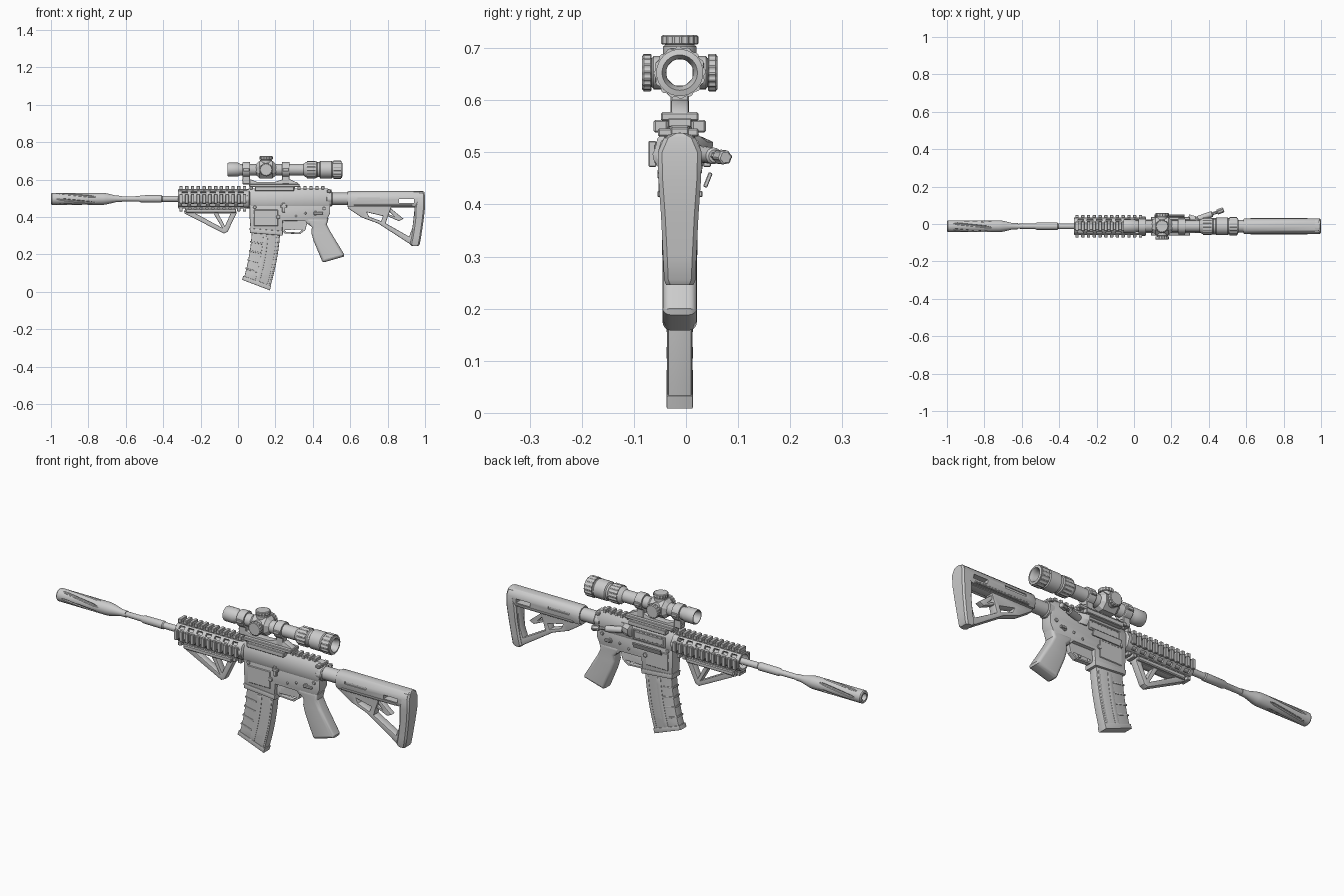
import bpy, bmesh
from math import sin, cos, pi, radians
from mathutils import Vector, Matrix

if "Cube" in bpy.data.objects:
    bpy.data.objects.remove(bpy.data.objects["Cube"])

Y0, ZB, ZS = -0.012, 0.497, 0.653   # mid plane, bore height, scope height


def finish(name, bm, hide=False):
    bmesh.ops.remove_doubles(bm, verts=bm.verts, dist=1e-5)
    bmesh.ops.recalc_face_normals(bm, faces=bm.faces)
    me = bpy.data.meshes.new(name)
    bm.to_mesh(me)
    bm.free()
    ob = bpy.data.objects.new(name, me)
    bpy.context.collection.objects.link(ob)
    ob.hide_render = hide
    return ob


def loft(bm, rings, closed=False):
    vs = [[bm.verts.new(p) for p in r] for r in rings]
    n = len(vs[0])
    pairs = list(zip(vs, vs[1:])) + ([(vs[-1], vs[0])] if closed else [])
    for a, b in pairs:
        for i in range(n):
            bm.faces.new((a[i], a[(i + 1) % n], b[(i + 1) % n], b[i]))
    if not closed:
        bm.faces.new(vs[0])
        bm.faces.new(vs[-1])


def lathe(name, prof, origin=(0, Y0, ZB), axis=(1, 0, 0), n=32, closed=False, knurl=0, phase=0):
    q = Vector((1, 0, 0)).rotation_difference(Vector(axis))
    rings = []
    for t, r in prof:
        ring = []
        for i in range(n):
            a = 2 * pi * i / n + phase
            rr = r - (knurl if i % 4 > 1 else 0)
            ring.append(Vector(origin) + q @ Vector((t, rr * cos(a), rr * sin(a))))
        rings.append(ring)
    bm = bmesh.new()
    loft(bm, rings, closed)
    return finish(name, bm)


def boxes(name, items, bevel=0.0, mat=None, hide=False):
    bm = bmesh.new()
    for x0, x1, y0, y1, z0, z1 in items:
        m = Matrix.Translation(((x0 + x1) / 2, (y0 + y1) / 2, (z0 + z1) / 2)) @ \
            Matrix.Diagonal((x1 - x0, y1 - y0, z1 - z0, 1))
        bmesh.ops.create_cube(bm, size=1, matrix=m)
    if bevel:
        bmesh.ops.bevel(bm, geom=bm.edges[:], offset=bevel, segments=1, affect='EDGES')
    if mat:
        bm.transform(mat)
    return finish(name, bm, hide)


def plate(name, outline, width, bevel=0.003, holes=(), y=Y0, res=1):
    cu = bpy.data.curves.new(name, 'CURVE')
    cu.dimensions, cu.fill_mode = '2D', 'BOTH'
    cu.extrude, cu.bevel_depth, cu.offset, cu.bevel_resolution = width / 2 - bevel, bevel, -bevel, res
    for pts in (outline, *holes):
        s = cu.splines.new('POLY')
        s.points.add(len(pts) - 1)
        for p, (x, z) in zip(s.points, pts):
            p.co = (x, z, 0, 1)
        s.use_cyclic_u = True
    tmp = bpy.data.objects.new(name, cu)
    bpy.context.collection.objects.link(tmp)
    bpy.context.view_layer.update()
    bm = bmesh.new()
    bm.from_mesh(tmp.to_mesh())
    tmp.to_mesh_clear()
    bpy.data.objects.remove(tmp)
    bm.transform(Matrix.Translation((0, y, 0)) @ Matrix.Rotation(pi / 2, 4, 'X'))
    return finish(name, bm)


def cut(ob, cutter):
    m = ob.modifiers.new("cut", 'BOOLEAN')
    m.operation, m.object, m.solver = 'DIFFERENCE', cutter, 'EXACT'
    cutter.display_type = 'WIRE'


def rail(name, x0, x1, d0, d1, half, ang, cz=ZB):
    mid = d0 + (d1 - d0) * 0.4
    items = [(x0, x1, -half * .75, half * .75, d0, mid)]
    k = int((x1 - x0) / 0.03)
    for i in range(k):
        x = x0 + (i + .5) * (x1 - x0) / k
        items.append((x - .009, x + .009, -half, half, mid - .003, d1))
    boxes(name, items, .002, Matrix.Translation((0, Y0, cz)) @ Matrix.Rotation(radians(ang), 4, 'X'))


# muzzle device with twisted flutes
muzzle = lathe("muzzle_device", [(-1, .018), (-1, .028), (-.995, .032), (-.72, .032), (-.70, .029), (-.65, .017),
                                 (-.62, .016), (-.62, .008), (-.96, .012), (-.96, .018)], closed=True)
bm = bmesh.new()
for i in range(6):
    rings = []
    for k in range(9):
        a = 2 * pi * i / 6 + k * .09
        c = Vector((-.97 + k * .026, Y0 + .034 * cos(a), ZB + .034 * sin(a)))
        s = .007 if 0 < k < 8 else .003
        rings.append([c + Vector((0, s * cos(t * pi / 4), s * sin(t * pi / 4))) for t in range(8)])
    loft(bm, rings)
cut(muzzle, finish("flute_cutter", bm, True))

# barrel
lathe("barrel", [(-.66, .013), (-.53, .014), (-.52, .019), (-.41, .020), (-.405, .016), (0.05, .016)])

# handguard tube with vent slots and four rails
guard = lathe("handguard", [(-.32, .036), (-.32, .046), (-.315, .048), (.05, .048), (.05, .036)],
              n=16, closed=True, phase=pi / 16)
bm = bmesh.new()
for ang in (45, 135):
    for i in range(7):
        m = Matrix.Translation((-.285 + i * .05, Y0, ZB)) @ Matrix.Rotation(radians(ang), 4, 'X') @ \
            Matrix.Diagonal((.03, .016, .2, 1))
        bmesh.ops.create_cube(bm, size=1, matrix=m)
cut(guard, finish("vent_cutter", bm, True))
rail("handguard_top_rail", -.32, .05, .04, .069, .025, 0)
rail("handguard_bottom_rail", -.32, .05, .04, .067, .025, 180)
rail("handguard_left_rail", -.32, .05, .04, .06, .025, 90)
rail("handguard_right_rail", -.32, .05, .04, .06, .025, -90)
lathe("barrel_nut", [(.03, .052), (.06, .052), (.065, .044)], n=32, knurl=.003)

# angled foregrip
plate("foregrip", [(-.29, .435), (-.285, .418), (-.075, .312), (-.055, .322), (-.008, .42), (-.01, .435)], .036, .004,
      [[(-.225, .418), (-.13, .418), (-.085, .342)], [(-.105, .418), (-.04, .418), (-.07, .35)]])
boxes("foregrip_clamp", [(-.28, -.01, Y0 - .03, Y0 + .03, .422, .444)], .004)

# upper receiver: rounded section lofted along x
sect = [(-.03, .455), (-.036, .47), (-.036, .515), (-.024, .54), (-.016, .552),
        (.016, .552), (.024, .54), (.036, .515), (.036, .47), (.03, .455)]
bm = bmesh.new()
loft(bm, [[(x, Y0 + y * s, .5 + (z - .5) * s) for y, z in sect]
          for x, s in ((.055, .94), (.062, 1), (.48, 1), (.49, .92))])
finish("upper_receiver", bm)
rail("receiver_rail", .055, .47, .045, .068, .023, 0)
boxes("charging_handle", [(.44, .50, Y0 - .018, Y0 + .018, .53, .548),
                          (.475, .498, Y0 - .042, Y0 + .036, .53, .546)], .003)

# right side: ejection port, open cover, deflector, forward assist
yr = Y0 + .036
boxes("ejection_port_frame", [(.10, .28, yr - .004, yr + .003, .512, .519), (.10, .28, yr - .004, yr + .003, .466, .473),
                              (.10, .107, yr - .004, yr + .003, .466, .519), (.273, .28, yr - .004, yr + .003, .466, .519)], .001)
boxes("bolt_carrier", [(.11, .27, yr - .01, yr + .0015, .478, .507)], .001)
boxes("port_cover", [(.11, .27, -.004, .004, -.015, .015)], .0015,
      Matrix.Translation((0, .042, .447)) @ Matrix.Rotation(radians(-22), 4, 'X'))
bm = bmesh.new()
loft(bm, [[(.285, yr - .01, z), (.295, yr + w, z), (.33, yr + w * .6, z), (.36, yr - .01, z)]
          for z, w in ((.475, .008), (.495, .026), (.52, .028), (.53, .006))])
finish("case_deflector", bm)
ax = Vector((1, .36, -.05)).normalized()
lathe("forward_assist_housing", [(0, .016), (.08, .016), (.085, .012)], (.34, .026, .497), ax, 16)
lathe("forward_assist_button", [(.08, .008), (.11, .008), (.112, .014), (.145, .014), (.148, .011)],
      (.34, .026, .497), ax, 24, knurl=.0015)

# lower receiver with magazine well
plate("lower_receiver", [(.062, .468), (.062, .40), (.068, .318), (.235, .305), (.24, .38), (.36, .378), (.375, .36),
                         (.40, .375), (.475, .385), (.492, .42), (.492, .468)], .062, .004)
plate("magwell_lip", [(.062, .34), (.064, .315), (.239, .30), (.24, .325)], .068, .004)
boxes("magwell_panel", [(.085, .215, Y0 - .034, Y0 + .034, .35, .44)], .004)
lathe("buffer_collar", [(.47, .034), (.475, .04), (.50, .04), (.505, .036)], n=32, knurl=.002)
yl = Y0 - .031
for nm, x, z, r in (("front_pin", .09, .452, .009), ("rear_pin", .46, .445, .009), ("trigger_pin", .31, .405, .006),
                    ("hammer_pin", .36, .42, .006), ("selector_hub", .415, .42, .012), ("magazine_catch", .215, .40, .011)):
    lathe(nm, [(-.037, r * .8), (-.035, r), (.035, r), (.037, r * .8)], (x, Y0, z), (0, 1, 0), 16)
boxes("bolt_catch", [(.235, .252, yl - .01, yl + .002, .425, .475), (.228, .262, yl - .012, yl + .002, .45, .465)], .002)
boxes("selector_levers", [(.405, .455, yl - .012, yl - .003, .414, .426), (.41, .44, .019, .032, .414, .426)], .002)

# trigger and guard
plate("trigger_guard", [(.235, .385), (.235, .325), (.25, .312), (.33, .308), (.36, .33), (.375, .385)], .024, .003,
      [[(.246, .38), (.246, .332), (.256, .321), (.325, .317), (.348, .335), (.358, .38)]])
plate("trigger", [(.295, .385), (.30, .355), (.293, .333), (.30, .33), (.312, .35), (.318, .385)], .012, .002)

# pistol grip
plate("pistol_grip", [(.365, .395), (.368, .37), (.395, .345), (.392, .315), (.405, .27), (.45, .163), (.46, .158),
                      (.565, .188), (.568, .2), (.495, .32), (.475, .36), (.485, .395)], .066, .016, res=3)

# curved magazine with raised bands
def mag_pt(t, u):
    lx, lz = .072 - .005 * t - .042 * t * t, .36 - .297 * t
    rx, rz = .230 - .012 * t - .048 * t * t, .35 - .342 * t
    return (lx + (rx - lx) * u, lz + (rz - lz) * u)


def mag_seg(name, t0, t1, u0, u1, w, bevel, n=8):
    ts = [t0 + (t1 - t0) * i / n for i in range(n + 1)]
    plate(name, [mag_pt(t, u0) for t in ts] + [mag_pt(t, u1) for t in reversed(ts)], w, bevel)


mag_seg("magazine_body", 0, 1, .02, .98, .046, .004)
mag_seg("magazine_spine", .18, .95, .42, .58, .049, .0015)
mag_seg("magazine_rear_rib", .18, .95, .86, .93, .049, .0015)
for i in range(4):
    t = .3 + i * .16
    mag_seg(f"magazine_band_{i + 1}", t, t + .025, -.01, .40, .050, .002, 2)
mag_seg("magazine_floorplate", .93, 1.0, -.02, 1.0, .051, .003, 2)

# buffer tube and stock body
lathe("buffer_tube", [(.49, .033), (.62, .033)])
bm = bmesh.new()
prof = [(-.034, .456), (-.041, .475), (-.042, .50), (-.036, .521), (-.022, .534), (0, .538)]
prof += [(-y, z) for y, z in reversed(prof[:-1])]
loft(bm, [[(x, Y0 + y * s, .497 + (z - .497) * s) for y, z in prof] for x, s in ((.585, .92), (.592, 1), (.99, 1))])
stock = finish("stock_body", bm)
cut(stock, boxes("stock_slot_cutter", [(.86, .94, -.2, .2, .476, .496), (.64, .76, -.2, Y0 - .036, .493, .505),
                                       (.64, .76, Y0 + .036, .2, .493, .505)], 0, None, True))

# butt pad, tapering downward
bm = bmesh.new()
rings = []
for z, x0, x1, w in ((.537, .965, .994, .014), (.528, .96, .998, .03), (.50, .955, 1, .042), (.45, .945, 1, .041),
                     (.38, .942, .992, .036), (.30, .93, .98, .032), (.255, .92, .972, .03), (.245, .93, .965, .026)):
    b = .008
    rings.append([(x0, Y0 - w + b, z), (x0, Y0 + w - b, z), (x0 + b, Y0 + w, z), (x1 - b, Y0 + w, z),
                  (x1, Y0 + w - b, z), (x1, Y0 - w + b, z), (x1 - b, Y0 - w, z), (x0 + b, Y0 - w, z)])
loft(bm, rings)
finish("butt_pad", bm)

# stock frame, adjustment lever
plate("stock_strut", [(.585, .465), (.588, .446), (.66, .398), (.75, .365), (.92, .255), (.955, .25), (.98, .46)], .044, .005,
      [[(.82, .452), (.945, .452), (.933, .345), (.915, .295), (.79, .366), (.80, .40)],
       [(.69, .425), (.775, .405), (.765, .378), (.70, .402)]])
plate("stock_lever", [(.64, .46), (.68, .432), (.74, .43), (.86, .378), (.885, .39), (.80, .46)], .03, .004,
      [[(.765, .435), (.80, .44), (.835, .402)]])
boxes("stock_side_ribs", [(.62, .93, Y0 - .043, Y0 + .043, .458, .468)], .003)

# scope: hollow see-through tube
S = (0, Y0, ZS)
lathe("scope_tube", [(-.055, .031), (-.055, .035), (-.05, .037), (.0, .037), (.012, .031), (.35, .031), (.365, .042),
                     (.42, .044), (.425, .040), (.435, .040), (.44, .047), (.50, .047), (.505, .043), (.555, .045),
                     (.558, .034), (.54, .026), (-.03, .026)], S, closed=True)
lathe("scope_zoom_ring", [(.37, .04), (.37, .047), (.415, .047), (.415, .04)], S, n=64, closed=True, knurl=.003)
lathe("scope_eyepiece_ring", [(.51, .04), (.51, .05), (.55, .05), (.55, .04)], S, n=64, closed=True, knurl=.003)
lathe("turret_block", [(.095, .030), (.115, .050), (.185, .050), (.205, .030), (.20, .027), (.10, .027)],
      S, n=8, closed=True, phase=pi / 8)
for nm, axd in (("elevation_turret", (0, 0, 1)), ("left_turret", (0, -1, 0)), ("right_turret", (0, 1, 0))):
    o = (.15, Y0, ZS)
    lathe(nm + "_base", [(.035, .032), (.05, .032), (.053, .028), (.058, .028)], o, axd)
    lathe(nm + "_cap", [(.054, .034), (.056, .036), (.069, .036), (.072, .032)], o, axd, n=64, knurl=.0025)

# scope rings and mount
for i, x in enumerate((.045, .255)):
    lathe(f"scope_ring_{i + 1}", [(x - .02, .030), (x - .02, .039), (x - .017, .041), (x + .017, .041), (x + .02, .039),
                                  (x + .02, .030)], S, closed=True)
    boxes(f"scope_ring_foot_{i + 1}", [(x - .02, x + .02, Y0 - .018, Y0 + .018, .575, .622),
                                       (x - .018, x + .018, Y0 - .047, Y0 - .03, .644, .662),
                                       (x - .018, x + .018, Y0 + .03, Y0 + .047, .644, .662)], .003)
plate("mount_web", [(.02, .60), (.03, .585), (.07, .57), (.33, .57), (.32, .582), (.28, .60), (.235, .60), (.2, .588),
                    (.1, .588), (.07, .60)], .034, .003)
boxes("mount_base", [(.06, .33, Y0 - .036, Y0 + .036, .56, .577)], .003)
boxes("mount_clamp", [(.09, .30, Y0 - .05, Y0 - .023, .538, .562), (.09, .30, Y0 + .023, Y0 + .05, .538, .562)], .003)

# smooth shading with sharp edges kept
bpy.ops.object.select_all(action='DESELECT')
for ob in bpy.context.scene.objects:
    if ob.type == 'MESH' and not ob.hide_render:
        ob.select_set(True)
        bpy.context.view_layer.objects.active = ob
bpy.ops.object.shade_smooth_by_angle(angle=radians(32))
